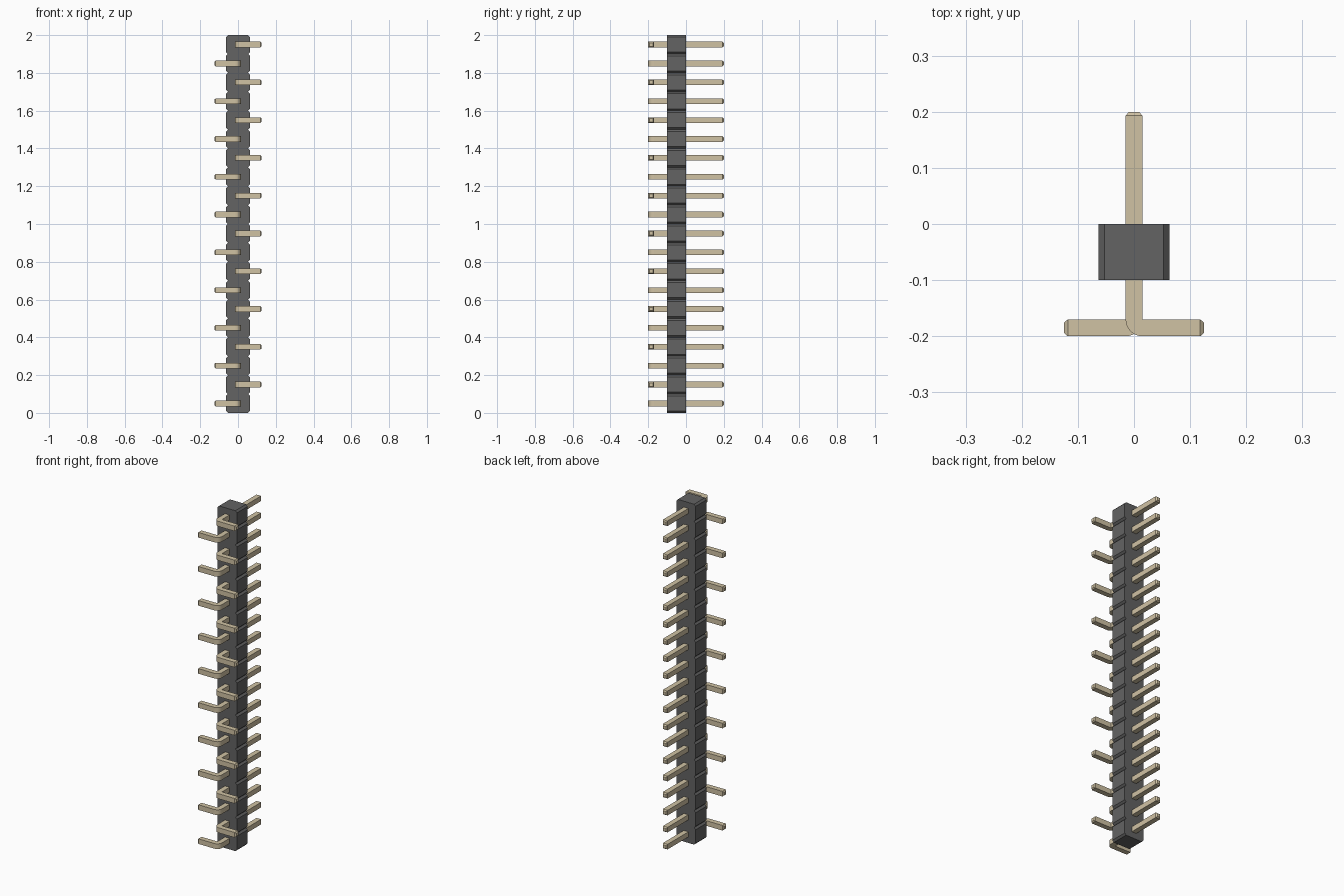
import bpy, bmesh, math
from mathutils import Vector

if "Cube" in bpy.data.objects:
    bpy.data.objects.remove(bpy.data.objects["Cube"])

PINS = 20
PITCH = 0.1
H = 0.015          # half thickness of a pin
TIP = 0.009        # half thickness at the pin tips
TAPER = 0.007


def material(name, color):
    m = bpy.data.materials.new(name)
    m.diffuse_color = (*color, 1)
    m.use_nodes = True
    m.node_tree.nodes["Principled BSDF"].inputs["Base Color"].default_value = m.diffuse_color
    return m


def loft(name, rings, mat):
    """Skin a list of four-point rings and cap both ends."""
    bm = bmesh.new()
    rows = [[bm.verts.new(p) for p in ring] for ring in rings]
    for a, b in zip(rows, rows[1:]):
        for i in range(4):
            j = (i + 1) % 4
            bm.faces.new((a[i], a[j], b[j], b[i]))
    bm.faces.new(rows[0])
    bm.faces.new(rows[-1][::-1])
    bmesh.ops.remove_doubles(bm, verts=bm.verts, dist=1e-5)
    bmesh.ops.recalc_face_normals(bm, faces=bm.faces)
    me = bpy.data.meshes.new(name)
    bm.to_mesh(me)
    bm.free()
    me.materials.append(mat)
    return me


def place(name, mesh, z=0.0):
    ob = bpy.data.objects.new(name, mesh)
    ob.location.z = z
    bpy.context.collection.objects.link(ob)


plastic = material("dark_plastic", (0.125, 0.125, 0.125))
metal = material("pale_gold", (0.63, 0.54, 0.37))

# Housing: one strip notched on both sides between positions
levels = [(0, 0.053)]
for i in range(PINS):
    z = i * PITCH
    levels += [(z + 0.01, 0.063), (z + 0.09, 0.063), (z + 0.1, 0.053)]
place("housing", loft("housing", [
    [(-w, -0.1, z), (w, -0.1, z), (w, 0, z), (-w, 0, z)] for z, w in levels], plastic))


def pin_mesh(name, side):
    """Square pin: straight tail, rounded outer bend, foot pointing to side."""
    def ring(inner, outer, h):
        (xi, yi), (xo, yo) = inner, outer
        return [Vector((side * x, y, z)) for x, y, z in
                ((xi, yi, -h), (xi, yi, h), (xo, yo, h), (xo, yo, -h))]

    rings = [ring((TIP, 0.2), (-TIP, 0.2), TIP),
             ring((H, 0.2 - TAPER), (-H, 0.2 - TAPER), H)]
    # Outer arc swept about the sharp inner corner
    cx, cy, r = H, -0.17, 2 * H
    for k in range(9):
        a = math.pi / 2 * k / 8
        rings.append(ring((cx, cy), (cx - r * math.cos(a), cy - r * math.sin(a)), H))
    mid = cy - H
    rings.append(ring((0.125 - TAPER, cy), (0.125 - TAPER, cy - r), H))
    rings.append(ring((0.125, mid + TIP), (0.125, mid - TIP), TIP))
    return loft(name, rings, metal)


# Pins: feet alternate left and right up the strip
meshes = [pin_mesh("pin_left", -1), pin_mesh("pin_right", 1)]
for i in range(PINS):
    place(f"{meshes[i % 2].name}_{i + 1}", meshes[i % 2], (i + 0.5) * PITCH)
